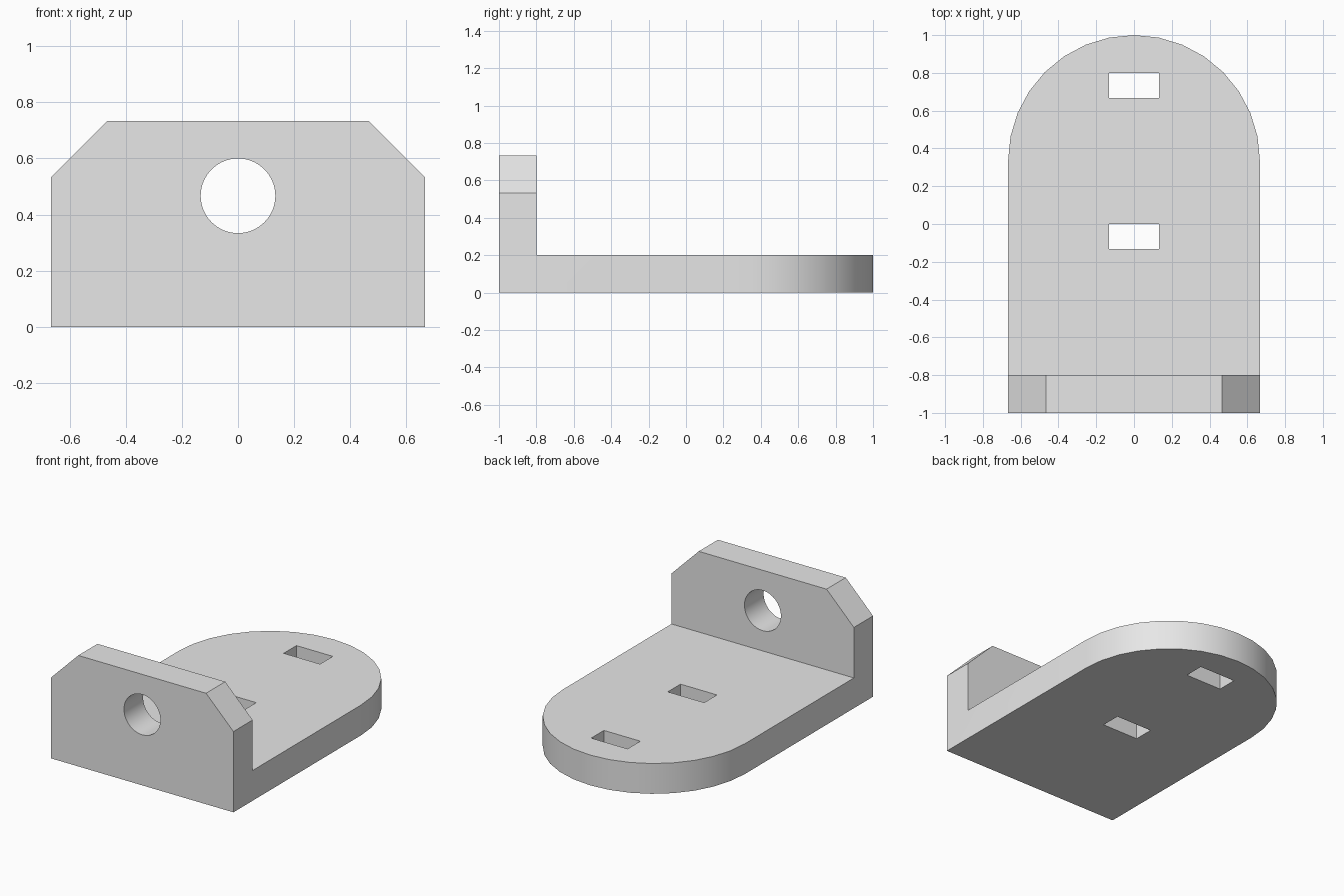
import bpy
import bmesh
from math import pi, sin, cos
from mathutils import Vector

cube = bpy.data.objects.get("Cube")
if cube:
    bpy.data.objects.remove(cube, do_unlink=True)

HALF_WIDTH = 2 / 3
THICK = 0.2
HEIGHT = 0.733
SLOT = 0.133


def prism(name, outline, axis, low, high):
    """Extrude a 2D outline along an axis (the outline uses the other two axes in order)."""
    bm = bmesh.new()
    verts = []
    for a, b in outline:
        co = [a, b]
        co.insert("xyz".index(axis), low)
        verts.append(bm.verts.new(co))
    face = bm.faces.new(verts)
    moved = bmesh.ops.extrude_face_region(bm, geom=[face])["geom"]
    offset = Vector((0, 0, 0))
    offset["xyz".index(axis)] = high - low
    bmesh.ops.translate(bm, vec=offset, verts=[g for g in moved if isinstance(g, bmesh.types.BMVert)])
    bmesh.ops.recalc_face_normals(bm, faces=bm.faces)
    mesh = bpy.data.meshes.new(name)
    bm.to_mesh(mesh)
    bm.free()
    obj = bpy.data.objects.new(name, mesh)
    bpy.context.collection.objects.link(obj)
    return obj


def cut(target, tool, operation):
    """Apply a boolean and discard its tool."""
    tool.hide_render = True
    mod = target.modifiers.new(tool.name, "BOOLEAN")
    mod.operation = operation
    mod.solver = "EXACT"
    mod.object = tool
    bpy.context.view_layer.objects.active = target
    bpy.ops.object.modifier_apply(modifier=mod.name)
    bpy.data.objects.remove(tool, do_unlink=True)


def arc(radius, centre, start, end, steps):
    return [(radius * cos(start + (end - start) * i / steps),
             centre + radius * sin(start + (end - start) * i / steps)) for i in range(steps + 1)]


# L-shaped side profile: base plate and upright wall
bracket = prism("angle_bracket",
                [(-1, 0), (1.2, 0), (1.2, THICK), (-0.8, THICK), (-0.8, HEIGHT), (-1, HEIGHT)],
                "x", -1, 1)

# Trim the plan to straight sides with a rounded back end
plan = [(-HALF_WIDTH, -1.2), (HALF_WIDTH, -1.2)] + arc(HALF_WIDTH, 1 / 3, 0, pi, 16)
cut(bracket, prism("plan_trim", plan, "z", -0.5, 1.5), "INTERSECT")

# Chamfer the two upper corners of the wall
roof = [(-1.7, -0.5), (1.7, -0.5), (0, 1.2)]
cut(bracket, prism("corner_trim", roof, "y", -1.5, 1.5), "INTERSECT")

# Two rectangular slots through the plate
for y in (-SLOT, HALF_WIDTH):
    slot = [(-SLOT, y), (SLOT, y), (SLOT, y + SLOT), (-SLOT, y + SLOT)]
    cut(bracket, prism("slot_cutter", slot, "z", -0.1, 0.3), "DIFFERENCE")

# Round hole through the wall
hole = arc(SLOT, 0.467, 0, 2 * pi, 64)[:-1]
cut(bracket, prism("hole_cutter", hole, "y", -1.2, -0.6), "DIFFERENCE")

# Plain grey finish
grey = bpy.data.materials.new("light_grey")
grey.use_nodes = True
grey.diffuse_color = (0.8, 0.8, 0.8, 1)
grey.node_tree.nodes["Principled BSDF"].inputs["Base Color"].default_value = (0.8, 0.8, 0.8, 1)
bracket.data.materials.clear()
bracket.data.materials.append(grey)
for face in bracket.data.polygons:
    face.material_index = 0

bpy.ops.object.select_all(action="DESELECT")
bracket.select_set(True)
bpy.context.view_layer.objects.active = bracket
bpy.ops.object.shade_smooth_by_angle(angle=pi / 6)
